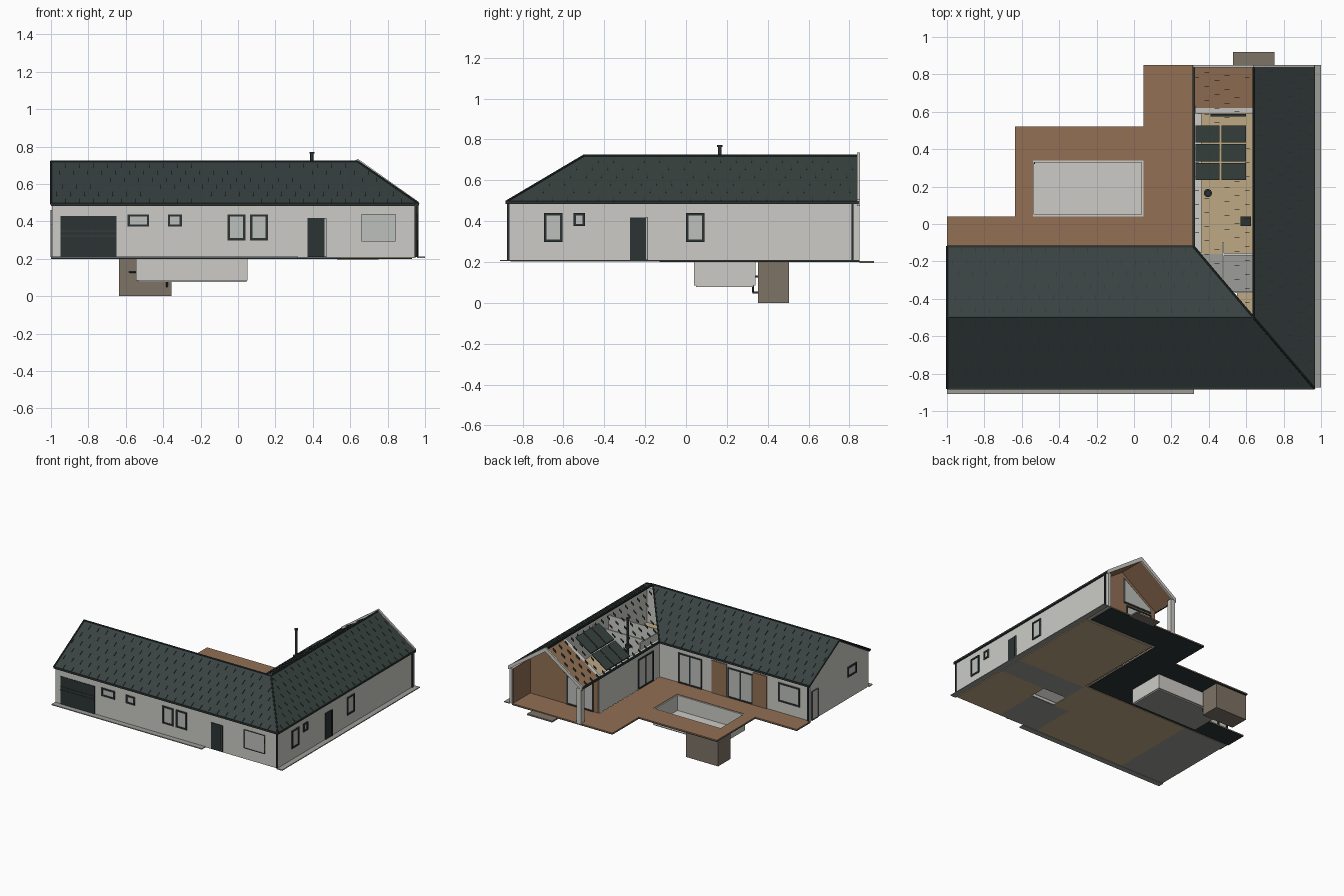
import bpy, bmesh, math
from mathutils import Vector

if "Cube" in bpy.data.objects:
    bpy.data.objects.remove(bpy.data.objects["Cube"])


def material(name, r, g, b):
    m = bpy.data.materials.new(name)
    lin = [((c / 255 + 0.055) / 1.055) ** 2.4 for c in (r, g, b)]
    m.diffuse_color = (*lin, 1)
    m.use_nodes = True
    m.node_tree.nodes["Principled BSDF"].inputs["Base Color"].default_value = m.diffuse_color
    return m


WALL = material("render_white", 204, 203, 198)
ROOF = material("slate_roof", 56, 66, 64)
DARK = material("anthracite", 44, 52, 52)
WOOD = material("timber", 146, 112, 84)
FLOOR = material("oak_floor", 190, 168, 132)
TILE = material("grey_tile", 156, 156, 152)
BOX = material("plant_brown", 126, 115, 102)
GLASS = material("pale_glass", 190, 192, 189)


def finish(name, bm, *mats):
    bmesh.ops.recalc_face_normals(bm, faces=bm.faces)
    if len(mats) > 1:                      # second colour on downward faces
        for f in bm.faces:
            f.material_index = 1 if f.normal.z < -0.3 else 0
    me = bpy.data.meshes.new(name)
    bm.to_mesh(me)
    bm.free()
    for m in mats:
        me.materials.append(m)
    ob = bpy.data.objects.new(name, me)
    bpy.context.collection.objects.link(ob)
    return ob


def extrude(bm, pts, off):
    off = Vector(off)
    a = [bm.verts.new(p) for p in pts]
    b = [bm.verts.new(Vector(p) + off) for p in pts]
    bm.faces.new(a)
    bm.faces.new(b[::-1])
    for i in range(len(a)):
        j = (i + 1) % len(a)
        bm.faces.new((a[j], a[i], b[i], b[j]))


def solid(name, pts, off, *mats):
    bm = bmesh.new()
    extrude(bm, pts, off)
    return finish(name, bm, *mats)


def box(name, x0, x1, y0, y1, z0, z1, *mats):
    pts = [(x0, y0, z0), (x1, y0, z0), (x1, y1, z0), (x0, y1, z0)]
    return solid(name, pts, (0, 0, z1 - z0), *mats)


def rod(name, p, q, r, mat, n=12):
    p, q = Vector(p), Vector(q)
    d = (q - p).normalized()
    u = d.orthogonal().normalized()
    v = d.cross(u)
    ring = [p + r * (math.cos(2 * math.pi * i / n) * u + math.sin(2 * math.pi * i / n) * v) for i in range(n)]
    return solid(name, ring, q - p, mat)


# outer wall planes: axis along the wall, position, outward sign
SIDES = {"front": ("x", -0.865, -1), "right": ("y", 0.955, 1), "left": ("y", -0.995, -1),
         "court": ("x", -0.13, 1), "inner": ("y", 0.325, -1), "porch": ("x", 0.63, 1)}


def plate(name, side, u0, u1, z0, z1, mat, d=0.004):
    ax, p, s = SIDES[side]
    a, b = sorted((p - s * 0.002, p + s * d))
    if ax == "x":
        return box(name, u0, u1, a, b, z0, z1, mat)
    return box(name, a, b, u0, u1, z0, z1, mat)


def window(side, u0, u1, z0, z1, w=0.012, panes=1):
    n = side + "_window"
    plate(n + "_glass", side, u0, u1, z0, z1, GLASS, 0.003)
    for i in range(panes + 1):
        c = u0 + (u1 - u0 - w) * i / panes
        plate(n + "_stile", side, c, c + w, z0, z1, DARK, 0.008)
    for z in (z0, z1 - w):
        plate(n + "_rail", side, u0, u1, z, z + w, DARK, 0.008)


# walls
G, E = 0.21, 0.487
box("front_wall", -0.995, 0.955, -0.865, -0.84, G, E, WALL)
box("right_wall", 0.93, 0.955, -0.865, 0.85, G, E, WALL)
box("court_wall", -0.995, 0.35, -0.155, -0.13, G, E, WALL)
box("inner_wall", 0.325, 0.36, -0.155, 0.625, G, E, WALL)
solid("left_gable", [(-0.995, y, z) for y, z in ((-0.865, G), (-0.13, G), (-0.13, E), (-0.5, 0.706), (-0.865, E))],
      (0.025, 0, 0), WALL)
gable = ((0.33, G), (0.95, G), (0.95, E), (0.64, 0.706), (0.33, E))
solid("porch_gable", [(x, 0.59, z) for x, z in gable], (0, 0.03, 0), WALL)
solid("porch_cladding", [(x, 0.62, z) for x, z in gable], (0, 0.01, 0), WOOD)
box("porch_side_lining", 0.925, 0.931, 0.63, 0.838, G, E, WOOD)
box("porch_column", 0.325, 0.365, 0.81, 0.85, G, E, WALL)

# floors, one slab per room
for n, x0, x1, y0, y1, m in (
        ("garage", -0.99, -0.6, -0.86, -0.14, TILE), ("bedroom", -0.6, 0.2, -0.86, -0.5, FLOOR),
        ("family_room", -0.6, 0.34, -0.5, -0.14, FLOOR), ("hall", 0.2, 0.55, -0.86, -0.5, TILE),
        ("study", 0.55, 0.95, -0.86, -0.36, FLOOR), ("bath", 0.34, 0.95, -0.36, -0.16, TILE),
        ("living", 0.34, 0.95, -0.16, 0.6, FLOOR)):
    box(n + "_floor", x0, x1, y0, y1, 0.203, 0.211, m)
# partitions and furniture seen through the open roof slope
box("bath_partition", 0.48, 0.93, -0.168, -0.156, G, 0.45, WALL)
box("hall_partition", 0.47, 0.48, -0.36, -0.1, G, 0.45, WALL)
box("study_partition", 0.48, 0.93, -0.37, -0.36, G, 0.45, WALL)
box("stove", 0.57, 0.625, -0.012, 0.04, G, 0.26, DARK)
box("curtain_rail", 0.41, 0.6, 0.575, 0.589, 0.44, 0.455, DARK)

# paving and step
box("front_path", -1.0, 0.32, -0.91, -0.866, 0.204, 0.211, TILE)
box("right_path", 0.956, 1.0, -0.875, 0.85, 0.204, 0.211, TILE)
box("porch_step", 0.53, 0.75, 0.85, 0.92, 0.195, 0.206, BOX)

# deck laid around the pool, dark frame below
for r in ((-1, 0.32, -0.13, 0.04), (-0.635, -0.54, 0.04, 0.52), (-0.54, 0.05, 0.34, 0.52),
          (0.05, 0.32, 0.04, 0.85), (0.32, 0.93, 0.625, 0.85)):
    box("deck_boards", *r, 0.206, 0.213, WOOD)
    box("deck_frame", *r, 0.200, 0.206, DARK)

# pool shell, plant box and pipes
box("pool_floor", -0.535, 0.045, 0.05, 0.33, 0.077, 0.09, WALL, TILE)
for r in ((-0.545, 0.05, 0.04, 0.05), (-0.545, 0.05, 0.33, 0.34), (-0.545, -0.535, 0.05, 0.33),
          (0.04, 0.05, 0.05, 0.33)):
    box("pool_wall", *r, 0.085, 0.21, WALL)
box("plant_box", -0.635, -0.355, 0.352, 0.505, 0.0, 0.2, BOX)
rod("inlet_pipe", (-0.58, 0.32, 0.13), (-0.58, 0.36, 0.13), 0.005, DARK)
rod("inlet_bend", (-0.58, 0.325, 0.13), (-0.53, 0.325, 0.13), 0.005, DARK)
rod("drain_pipe", (-0.38, 0.325, 0.05), (-0.38, 0.36, 0.05), 0.005, DARK)
rod("drain_riser", (-0.38, 0.328, 0.05), (-0.38, 0.328, 0.09), 0.005, DARK)

# roof slopes; the courtyard slope of the right wing is left open
ZE, ZR = 0.495, 0.72
hip, top, val = (0.965, -0.88, ZE), (0.64, -0.5, ZR), (0.318, -0.12, ZE)
left_r, back_r = (-1, -0.5, ZR), (0.64, 0.848, ZR)
down = (0, 0, -0.012)
solid("front_slope", [(-1, -0.88, ZE), hip, top, left_r], down, ROOF, WALL)
solid("court_slope", [left_r, top, val, (-1, -0.12, ZE)], down, ROOF, WALL)
solid("right_slope", [hip, (0.965, 0.848, ZE), back_r, top], down, ROOF, WALL)
for n, x in (("right", 0.955), ("left", 0.325)):
    solid("porch_ceiling_" + n, [(x, 0.63, 0.487), (x, 0.84, 0.487), (0.64, 0.84, 0.706), (0.64, 0.63, 0.706)],
          (0, 0, -0.003), WOOD)
solid("gable_barge", [(x, 0.838, z) for x, z in ((0.315, 0.505), (0.64, 0.735), (0.965, 0.505), (0.965, 0.475),
                                               (0.64, 0.7), (0.315, 0.475))], (0, 0.013, 0), WALL)
for n, p, q in (("ridge", left_r, top), ("wing_ridge", top, back_r), ("hip", top, hip), ("valley", top, val),
                ("left_verge_front", left_r, (-1, -0.88, ZE)), ("left_verge_back", left_r, (-1, -0.12, ZE))):
    rod(n + "_cap", Vector(p), Vector(q), 0.006, DARK, 8)
box("front_gutter", -1, 0.965, -0.884, -0.866, 0.484, 0.499, DARK)
box("court_gutter", -1, 0.32, -0.13, -0.116, 0.484, 0.499, DARK)
box("right_gutter", 0.955, 0.969, -0.88, 0.848, 0.484, 0.499, DARK)
box("inner_gutter", 0.314, 0.326, -0.12, 0.848, 0.484, 0.499, DARK)

# staggered standing seams: (eave start, ridge direction, slope vector, length, hip shortening at start/end)
ROWS, STEP = 6, 0.075
for n, o, d, s, length, cut0, cut1, low in (
        ("front", (-1, -0.88, ZE), (1, 0, 0), (0, 0.38, 0.225), 1.965, 0, 0.325, -0.004),
        ("court", (-1, -0.12, ZE), (1, 0, 0), (0, -0.38, 0.225), 1.32, 0, -0.32, -0.004),
        ("right", (0.965, -0.88, ZE), (0, 1, 0), (-0.325, 0, 0.225), 1.72, 0.38, 0, -0.004),
        ("open", (0.315, -0.12, ZE), (0, 1, 0), (0.325, 0, 0.225), 0.96, -0.38, 0, -0.012)):
    bm = bmesh.new()
    o, d, s = Vector(o), Vector(d), Vector(s)
    for r in range(ROWS):
        t0, t1 = r / ROWS + 0.02, (r + 0.6) / ROWS
        lo = max(cut0 * t0, cut0 * t1) + 0.015
        hi = length - max(cut1 * t0, cut1 * t1) - 0.015
        for k in range(-8, 40):
            u = (k + (r * 0.4) % 1) * STEP
            if lo < u < hi:
                a, b, up = o + d * u + s * t0, o + d * u + s * t1, Vector((0, 0, 0.005))
                lift = Vector((0, 0, low))
                extrude(bm, [a + lift, b + lift, b + up, a + up], d * 0.002)
    finish(n + "_roof_seams", bm, DARK)

# solar panels on the open slope, flue
for x0, x1 in ((0.328, 0.457), (0.467, 0.6)):
    for i in range(3):
        y = 0.235 + i * 0.1
        za, zb = [ZE + 0.012 + (x - 0.315) * 0.692 for x in (x0, x1)]
        solid("solar_panel", [(x0, y, za), (x1, y, zb), (x1, y + 0.092, zb), (x0, y + 0.092, za)],
              (0, 0, -0.008), ROOF)
rod("flue", (0.395, 0.165, G), (0.395, 0.165, 0.765), 0.009, DARK, 16)
rod("flue_cap", (0.395, 0.165, 0.762), (0.395, 0.165, 0.772), 0.014, DARK, 16)
rod("flue_collar", (0.395, 0.165, 0.54), (0.395, 0.165, 0.56), 0.022, DARK, 16)

# front wall openings
plate("garage_door", "front", -0.95, -0.65, G, 0.43, DARK)
for z in (0.32, 0.345):
    plate("garage_door_rib", "front", -0.95, -0.65, z, z + 0.005, ROOF, 0.008)
for u0, u1, z0 in ((-0.59, -0.475, 0.372), (-0.375, -0.3, 0.372), (-0.055, 0.04, 0.298), (0.065, 0.16, 0.298)):
    window("front", u0, u1, z0, 0.437)
window("front", 0.66, 0.842, 0.293, 0.44, 0.003)

# entrance doors with a slim sidelight
for side, u0, u1 in (("front", 0.372, 0.46), ("right", -0.275, -0.2)):
    plate(side + "_door", side, u0, u1, G, 0.418, DARK, 0.006)
    window(side, u1, u1 + 0.014, G, 0.418, 0.003)

# right wall and left gable openings
for u0, u1, z0 in ((-0.695, -0.605, 0.298), (-0.55, -0.495, 0.375), (0.0, 0.09, 0.298)):
    window("right", u0, u1, z0, 0.44)
window("left", -0.71, -0.6, 0.38, 0.46)
window("left", -0.23, -0.15, G, 0.44, 0.004)

# courtyard openings and timber panels
window("court", -0.91, -0.72, 0.3, 0.45)
plate("court_timber", "court", -0.62, -0.5, G, 0.47, WOOD, 0.008)
window("court", -0.5, -0.28, 0.213, 0.45, 0.01, 2)
plate("court_timber", "court", -0.27, -0.14, G, 0.47, WOOD, 0.008)
window("court", -0.05, 0.155, 0.213, 0.45, 0.01, 2)
window("inner", -0.05, 0.14, 0.213, 0.45, 0.01, 2)

# porch glazing with a raked light above
window("porch", 0.37, 0.6, 0.213, 0.44, 0.01, 2)
solid("raked_window_frame", [(0.37, 0.629, 0.455), (0.63, 0.629, 0.455), (0.63, 0.629, 0.665), (0.37, 0.629, 0.49)],
      (0, 0.005, 0), DARK)
solid("raked_window_glass", [(0.38, 0.63, 0.465), (0.62, 0.63, 0.465), (0.62, 0.63, 0.648), (0.38, 0.63, 0.487)],
      (0, 0.007, 0), GLASS)

# downpipes
box("front_downpipe", 0.945, 0.957, -0.876, -0.864, G, 0.49, DARK)
box("right_downpipe", 0.954, 0.964, 0.81, 0.82, G, 0.49, DARK)
box("court_downpipe", -0.99, -0.978, -0.132, -0.12, G, 0.49, DARK)
